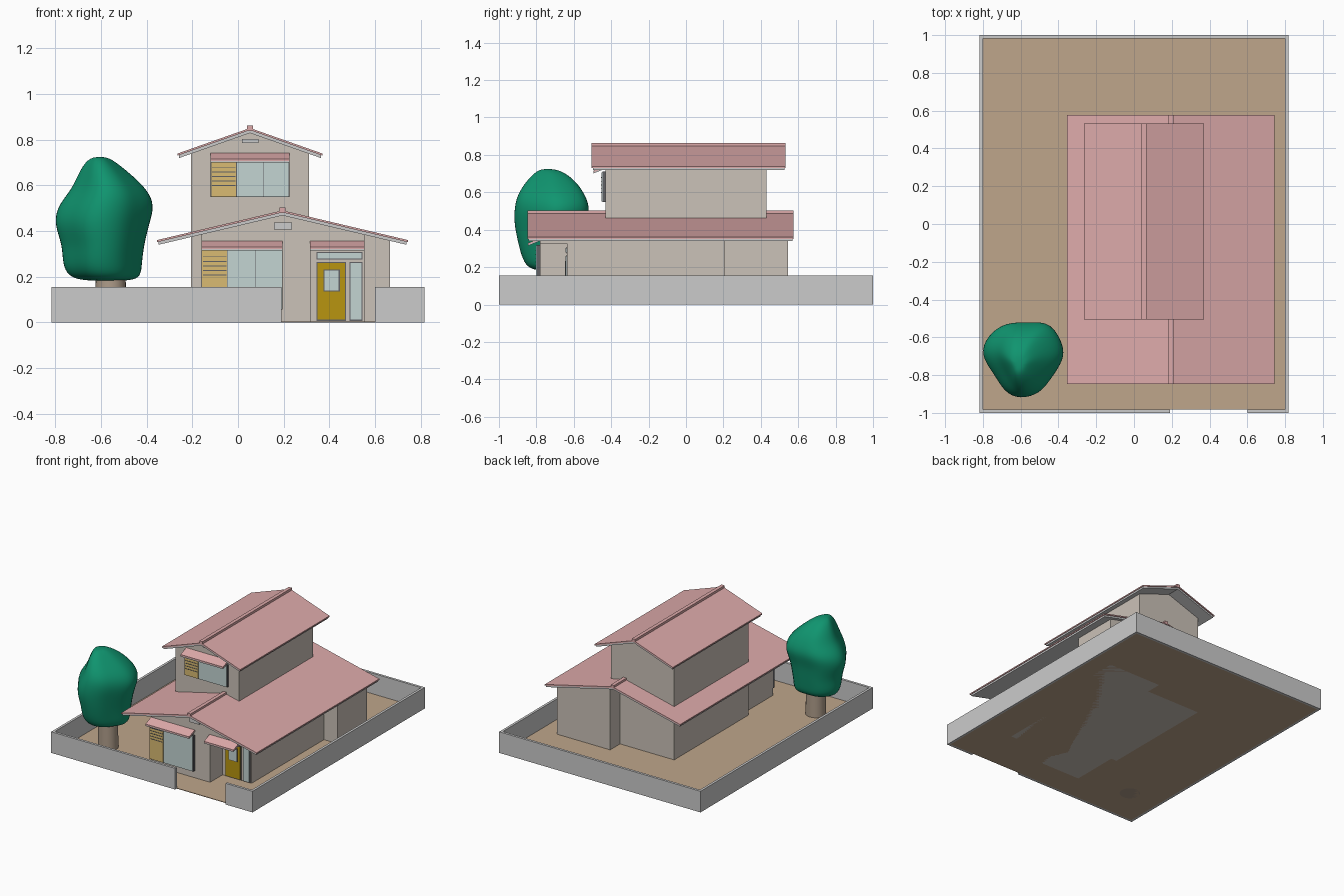
import bpy, bmesh, math
from mathutils import Vector

if "Cube" in bpy.data.objects:
    bpy.data.objects.remove(bpy.data.objects["Cube"])


def material(name, rgb):
    m = bpy.data.materials.new(name)
    m.diffuse_color = (*rgb, 1)
    m.use_nodes = True
    m.node_tree.nodes["Principled BSDF"].inputs["Base Color"].default_value = m.diffuse_color
    return m


PINK = material("roof_pink", (0.72, 0.40, 0.40))
WALL = material("wall_beige", (0.60, 0.54, 0.48))
SOIL = material("ground_tan", (0.52, 0.38, 0.26))
DOOR = material("door_ochre", (0.48, 0.30, 0.005))
WOOD = material("shutter_yellow", (0.70, 0.50, 0.17))
GLASS = material("glass", (0.55, 0.66, 0.65))
DARK = material("dark_trim", (0.12, 0.12, 0.13))
LEAF = material("foliage_green", (0.005, 0.30, 0.16))
BARK = material("bark", (0.42, 0.33, 0.25))


def finish(name, bm, mat=None):
    bmesh.ops.recalc_face_normals(bm, faces=bm.faces)
    me = bpy.data.meshes.new(name)
    bm.to_mesh(me)
    bm.free()
    ob = bpy.data.objects.new(name, me)
    bpy.context.collection.objects.link(ob)
    if mat:
        me.materials.append(mat)
    return ob


def extrude(points, vec):
    bm = bmesh.new()
    f = bm.faces.new([bm.verts.new(p) for p in points])
    r = bmesh.ops.extrude_face_region(bm, geom=[f], use_keep_orig=True)
    vs = [v for v in r["geom"] if isinstance(v, bmesh.types.BMVert)]
    bmesh.ops.translate(bm, verts=vs, vec=vec)
    return bm


def box(name, x0, x1, y0, y1, z0, z1, mat=None):
    return finish(name, extrude([(x0, y0, z0), (x1, y0, z0), (x1, y1, z0), (x0, y1, z0)],
                                (0, 0, z1 - z0)), mat)


def profile_y(name, pts, y0, y1, mat=None):
    return finish(name, extrude([(x, y0, z) for x, z in pts], (0, y1 - y0, 0)), mat)


def walls(name, footprint, z0, ridge, slope):
    """Extrude a footprint and trim its top to the two roof slopes."""
    bm = extrude([(x, y, z0) for x, y in footprint], (0, 0, 1.5))
    for s in (1, -1):
        r = bmesh.ops.bisect_plane(bm, geom=bm.verts[:] + bm.edges[:] + bm.faces[:],
                                   plane_co=(ridge[0], 0, ridge[1]),
                                   plane_no=Vector((s * slope, 0, 1)).normalized(),
                                   clear_outer=True)
        cut = [e for e in r["geom_cut"] if isinstance(e, bmesh.types.BMEdge)]
        bmesh.ops.holes_fill(bm, edges=[e for e in cut if e.is_boundary], sides=0)
    return finish(name, bm, WALL)


def rect(x0, x1, y0, y1):
    return [(x0, y0), (x1, y0), (x1, y1), (x0, y1)]


def gable_roof(name, cx, half, ridge, eave, y0, y1):
    # pink covering, grey deck below it, ridge cap on top
    def layer(part, top, t, inset, mat):
        h = half - inset
        e = top - (ridge - eave) * h / half
        profile_y(name + part, [(cx - h, e), (cx, top), (cx + h, e),
                                (cx + h, e - t), (cx, top - t), (cx - h, e - t)],
                  y0 + inset, y1 - inset, mat)
    layer("_covering", ridge, 0.009, 0, PINK)
    layer("_deck", ridge - 0.009, 0.013, 0.007, None)
    box(name + "_ridge_cap", cx - 0.013, cx + 0.013, y0, y1, ridge - 0.012, ridge + 0.012, PINK)


def awning(name, x0, x1, wall_y, z):
    # sloping canopy with a grey underside
    for part, dz, t, mat in (("_top", 0, 0.009, PINK), ("_underside", -0.009, 0.006, None)):
        pts = [(wall_y, z + dz), (wall_y - 0.065, z - 0.026 + dz),
               (wall_y - 0.065, z - 0.026 + dz - t), (wall_y, z + dz - t)]
        finish(name + part, extrude([(x0, y, h) for y, h in pts], (x1 - x0, 0, 0)), mat)


def pane(name, x0, x1, y, z0, z1, mat, proud=0.006):
    box(name, x0, x1, y - proud, y, z0, z1, mat)


def window(name, x0, x1, wall_y, z0, z1):
    # dark frame, slatted shutter on the left, two sliding panes on the right
    y = wall_y - 0.016
    box(name + "_frame", x0, x1, y, wall_y, z0, z1, DARK)
    xs, g = x0 + 0.115, 0.003
    xm = (xs + x1) / 2
    pane(name + "_shutter", x0 + g, xs - g, y, z0 + g, z1 - g, WOOD)
    pane(name + "_pane_left", xs, xm - 0.001, y, z0 + g, z1 - g, GLASS)
    pane(name + "_pane_right", xm + 0.001, x1 - g, y, z0 + g, z1 - g, GLASS)
    for i in range(5):
        z = z1 - 0.03 - i * 0.02
        pane(f"{name}_slat_{i}", x0 + 0.006, xs - 0.006, y - 0.006, z - 0.003, z + 0.001, DARK, 0.002)


# plot and boundary wall with the gate opening
box("ground", -0.802, 0.802, -0.982, 0.982, 0, 0.004, SOIL)
finish("boundary_wall", extrude([(x, y, 0) for x, y in [
    (0.19, -1), (-0.818, -1), (-0.818, 1), (0.818, 1), (0.818, -1), (0.60, -1),
    (0.60, -0.982), (0.80, -0.982), (0.80, 0.982), (-0.80, 0.982),
    (-0.80, -0.982), (0.19, -0.982)]], (0, 0, 0.155)))

# house walls
LOW, LS = (0.195, 0.47), 0.236
walls("lower_walls", [
    (-0.16, -0.78), (0.32, -0.78), (0.32, -0.635), (0.555, -0.635), (0.555, 0.205),
    (0.665, 0.205), (0.665, 0.545), (0.235, 0.545), (0.235, 0.43), (-0.205, 0.43),
    (-0.205, -0.43), (-0.16, -0.43)], 0, LOW, LS)
walls("porch_lintel", rect(0.32, 0.555, -0.78, -0.635), 0.325, LOW, LS)
walls("upper_walls", rect(-0.205, 0.31, -0.43, 0.43), 0.37, (0.0525, 0.83), 0.35)

# roofs
gable_roof("lower_roof", 0.195, 0.55, 0.49, 0.36, -0.848, 0.576)
gable_roof("upper_roof", 0.0525, 0.318, 0.851, 0.739, -0.505, 0.533)

# windows and awnings
window("lower_window", -0.16, 0.195, -0.78, 0.055, 0.318)
window("upper_window", -0.12, 0.225, -0.43, 0.548, 0.71)
awning("lower_awning", -0.16, 0.195, -0.78, 0.355)
awning("upper_awning", -0.12, 0.225, -0.43, 0.742)
awning("door_awning", 0.315, 0.555, -0.78, 0.355)

# gable vents
pane("lower_vent", 0.157, 0.236, -0.78, 0.407, 0.438, None, 0.008)
pane("upper_vent", 0.018, 0.09, -0.43, 0.785, 0.804, None, 0.008)

# entrance: door, door light, side light, transom
for name, x0, x1, z0, z1, mat in (("door", 0.343, 0.474, 0.006, 0.264, DOOR),
                                  ("side_light", 0.488, 0.546, 0.006, 0.264, GLASS),
                                  ("transom", 0.343, 0.546, 0.274, 0.308, GLASS)):
    pane(name + "_frame", x0, x1, -0.635, z0, z1, DARK, 0.005)
    pane(name, x0 + 0.005, x1 - 0.005, -0.64, z0 + 0.005, z1 - 0.005, mat, 0.004)
pane("door_light_frame", 0.374, 0.446, -0.644, 0.134, 0.232, DARK, 0.002)
pane("door_light", 0.379, 0.441, -0.646, 0.139, 0.227, GLASS, 0.002)

# tree trunk
bm = bmesh.new()
bmesh.ops.create_cone(bm, cap_ends=True, segments=24, radius1=0.069, radius2=0.065, depth=0.25)
bmesh.ops.translate(bm, verts=bm.verts, vec=(-0.558, -0.71, 0.125))
trunk = finish("tree_trunk", bm, BARK)

# tree crown: lumpy outline lofted through rows of (z, x min, x max, y min, y max)
outline = [(0.98, 0.27), (0.63, 1.0), (0.1, 0.95), (-0.43, 0.98), (-0.82, 0.66), (-1.0, 0.17),
           (-0.64, -0.37), (-0.43, -0.8), (-0.08, -1.0), (0.36, -0.85), (0.6, -0.51), (0.85, -0.12)]
rows = [(0.18, -0.68, -0.46, -0.80, -0.62), (0.20, -0.76, -0.41, -0.86, -0.56),
        (0.26, -0.785, -0.405, -0.89, -0.55), (0.34, -0.785, -0.395, -0.91, -0.54),
        (0.43, -0.825, -0.37, -0.93, -0.53), (0.51, -0.81, -0.345, -0.93, -0.505),
        (0.58, -0.745, -0.38, -0.915, -0.53), (0.65, -0.71, -0.46, -0.87, -0.575),
        (0.71, -0.67, -0.54, -0.81, -0.65), (0.725, -0.63, -0.58, -0.77, -0.71)]
bm = bmesh.new()
rings = [[bm.verts.new(((a + b) / 2 + u * (b - a) / 2, (c + d) / 2 + v * (d - c) / 2, z))
          for u, v in outline] for z, a, b, c, d in rows]
n = len(outline)
for lo, hi in zip(rings, rings[1:]):
    for i in range(n):
        j = (i + 1) % n
        bm.faces.new((lo[i], lo[j], hi[j], hi[i]))
bm.faces.new(rings[0])
bm.faces.new(rings[-1])
crown = finish("tree_crown", bm, LEAF)
crown.modifiers.new("smooth", "SUBSURF").levels = 2
crown.modifiers["smooth"].render_levels = 2
for p in crown.data.polygons:
    p.use_smooth = True

bpy.ops.object.select_all(action="DESELECT")
trunk.select_set(True)
bpy.context.view_layer.objects.active = trunk
bpy.ops.object.shade_smooth_by_angle(angle=math.radians(40))
